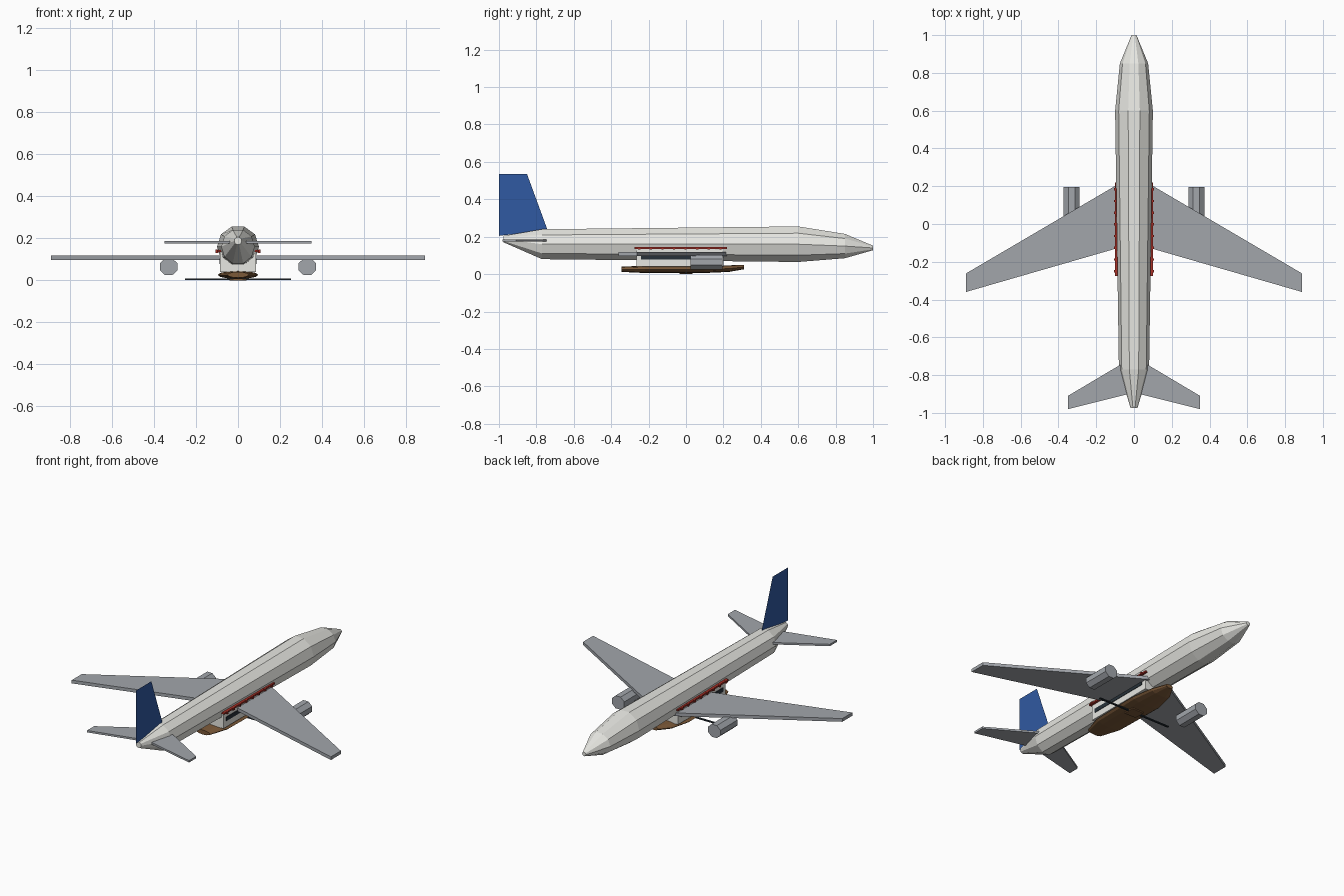
import bpy, bmesh
from math import pi, cos, sin

if "Cube" in bpy.data.objects:
    bpy.data.objects.remove(bpy.data.objects["Cube"])


def mat(name, rgb):
    m = bpy.data.materials.new(name)
    m.diffuse_color = (*rgb, 1)
    m.use_nodes = True
    m.node_tree.nodes["Principled BSDF"].inputs["Base Color"].default_value = m.diffuse_color
    return m


WHITE = mat("white", (0.80, 0.80, 0.76))
GREY = mat("grey", (0.36, 0.38, 0.41))
BLUE = mat("blue", (0.03, 0.10, 0.36))
BROWN = mat("brown", (0.20, 0.10, 0.04))
RED = mat("red", (0.40, 0.03, 0.02))
DARK = mat("dark", (0.02, 0.03, 0.04))


def finish(name, bm, material):
    bmesh.ops.recalc_face_normals(bm, faces=bm.faces)
    me = bpy.data.meshes.new(name)
    bm.to_mesh(me)
    bm.free()
    me.materials.append(material)
    ob = bpy.data.objects.new(name, me)
    bpy.context.collection.objects.link(ob)
    return ob


def loft(name, sections, sides, material, x=0, turn=0):
    """Sections are (y, half width, bottom z, top z), joined lengthwise."""
    bm = bmesh.new()
    rings = []
    for y, w, lo, hi in sections:
        angles = [turn + 2 * pi * i / sides for i in range(sides)]
        peak = max(sin(a) for a in angles)
        rings.append([bm.verts.new((x + w * cos(a), y,
                      (lo + hi) / 2 + (hi - lo) / 2 * sin(a) / peak)) for a in angles])
    for r, s in zip(rings, rings[1:]):
        for i in range(sides):
            j = (i + 1) % sides
            bm.faces.new((r[i], r[j], s[j], s[i]))
    bm.faces.new(rings[0])
    bm.faces.new(rings[-1])
    return finish(name, bm, material)


def slab(name, outline, z0, z1, side, material):
    """Flat panel from an xy outline, mirrored by side."""
    bm = bmesh.new()
    lo = [bm.verts.new((side * x, y, z0)) for x, y in outline]
    hi = [bm.verts.new((side * x, y, z1)) for x, y in outline]
    bm.faces.new(lo)
    bm.faces.new(hi)
    for i in range(len(lo)):
        j = (i + 1) % len(lo)
        bm.faces.new((lo[i], lo[j], hi[j], hi[i]))
    return finish(name, bm, material)


def box(name, x0, x1, y0, y1, z0, z1, material):
    return slab(name, [(x0, y0), (x1, y0), (x1, y1), (x0, y1)], z0, z1, 1, material)


# ten-sided fuselage
loft("fuselage", [(-0.975, 0.018, 0.17, 0.205), (-0.77, 0.08, 0.08, 0.24),
                  (0.6, 0.1, 0.065, 0.255), (0.85, 0.075, 0.085, 0.215),
                  (1.0, 0.013, 0.128, 0.152)], 10, WHITE)

# tail fin is a single thin sheet
bm = bmesh.new()
bm.faces.new([bm.verts.new((0, y, z)) for y, z in
              [(-1, 0.205), (-1, 0.535), (-0.85, 0.535), (-0.74, 0.235)]])
finish("tail_fin", bm, BLUE)

for side, tag in ((1, "right"), (-1, "left")):
    # wings, tailplanes and engines
    slab("wing_" + tag, [(0.06, 0.225), (0.89, -0.262), (0.89, -0.36), (0.06, -0.12)],
         0.097, 0.117, side, GREY)
    slab("tailplane_" + tag, [(0.03, -0.72), (0.35, -0.91), (0.35, -0.98), (0.03, -0.9)],
         0.174, 0.186, side, GREY)
    loft("engine_" + tag, [(0.025, 0.046, 0.025, 0.103), (0.195, 0.046, 0.025, 0.103)],
         8, GREY, x=side * 0.33, turn=pi / 8)
    # cabin window strip and roof edge beads
    a, b = sorted((side * 0.08, side * 0.088))
    box("window_" + tag, a, b, -0.24, 0.17, 0.078, 0.103, DARK)
    for i in range(8):
        y = -0.25 + i * 0.062
        a, b = sorted((side * 0.094, side * 0.106))
        box("roof_bead_" + tag, a, b, y - 0.006, y + 0.006, 0.131, 0.146, RED)

# cabin slung under the fuselage
box("cabin", -0.085, 0.085, -0.265, 0.2, 0.04, 0.135, WHITE)
box("cabin_roof", -0.1, 0.1, -0.275, 0.22, 0.135, 0.145, RED)

# boat hull
loft("boat_hull", [(-0.345, 0.05, 0.012, 0.04), (-0.22, 0.09, 0.006, 0.045),
                   (0.1, 0.097, 0.006, 0.045), (0.23, 0.07, 0.012, 0.047),
                   (0.31, 0.025, 0.026, 0.05)], 12, BROWN)

# cross rod and plate beneath the hull
box("rod", -0.252, 0.252, -0.006, 0.006, 0.002, 0.008, DARK)
box("keel_plate", -0.04, 0.04, -0.035, 0.035, 0.0, 0.007, BROWN)
